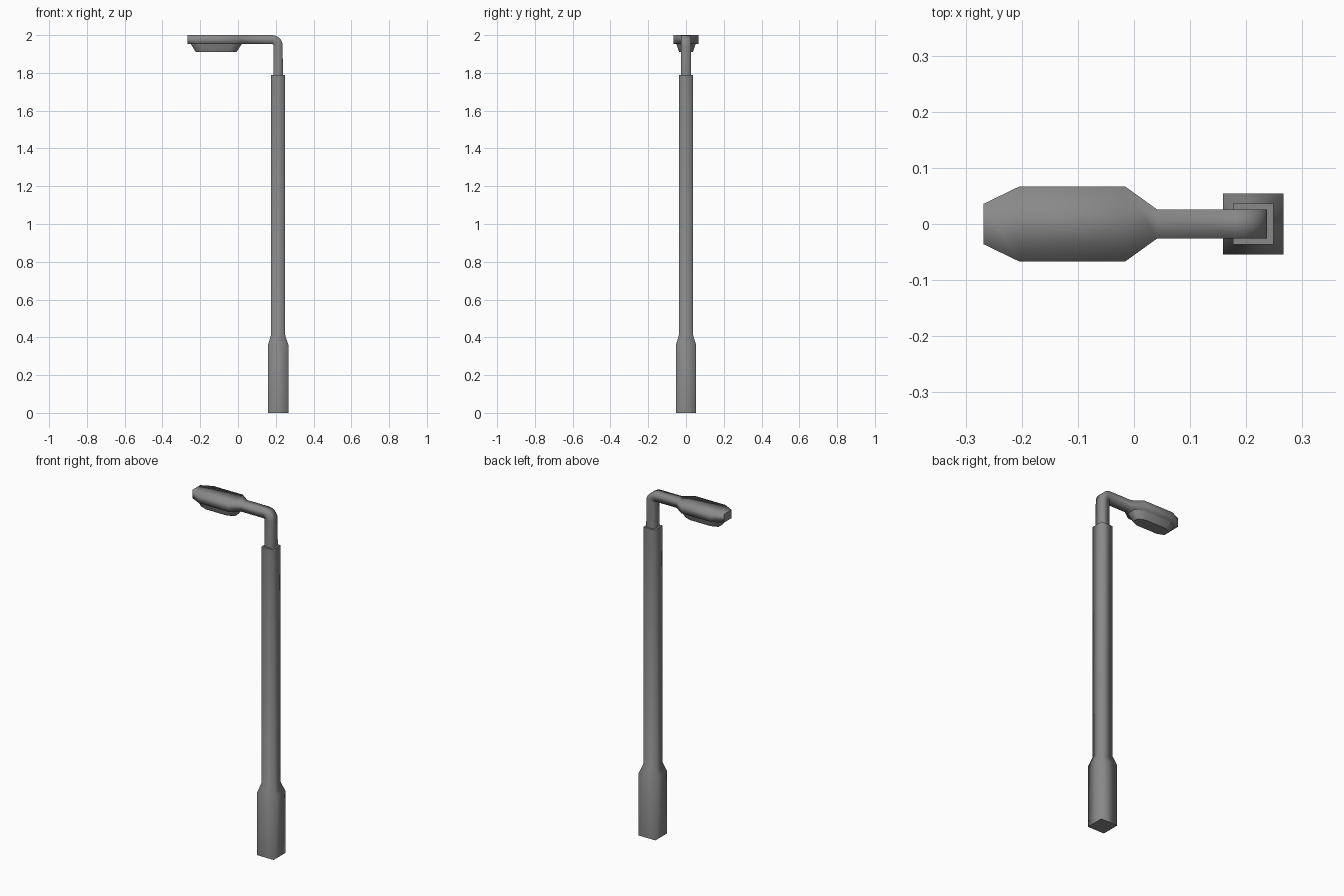
import bpy, bmesh
from math import sin, cos, pi
from mathutils import Vector

if "Cube" in bpy.data.objects:
    bpy.data.objects.remove(bpy.data.objects["Cube"])

# Dark grey paint
paint = bpy.data.materials.new("dark_grey_paint")
paint.diffuse_color = (0.25, 0.25, 0.25, 1)
paint.use_nodes = True
paint.node_tree.nodes["Principled BSDF"].inputs["Base Color"].default_value = paint.diffuse_color


def loft(name, rings):
    """Skin a closed solid through equal-sized rings: smooth sides, crisp end caps."""
    bm = bmesh.new()
    loops = [[bm.verts.new(p) for p in r] for r in rings]
    n = len(loops[0])
    for a, b in zip(loops, loops[1:]):
        for i in range(n):
            j = (i + 1) % n
            bm.faces.new((a[i], a[j], b[j], b[i])).smooth = True
    for cap in (loops[0], loops[-1]):
        for e in bm.faces.new(cap).edges:
            e.smooth = False
    bmesh.ops.recalc_face_normals(bm, faces=bm.faces)
    me = bpy.data.meshes.new(name)
    bm.to_mesh(me)
    bm.free()
    me.materials.append(paint)
    ob = bpy.data.objects.new(name, me)
    bpy.context.collection.objects.link(ob)
    return ob


def section(x, z, angle, half_w, half_t=0.024):
    """Rectangular ring; angle 0 = facing up the pole, pi/2 = facing along the arm."""
    out = Vector((cos(angle), 0, sin(angle))) * half_t
    c, side = Vector((x, 0, z)), Vector((0, half_w, 0))
    return [c + out + side, c - out + side, c - out - side, c + out - side]


POLE_X = 0.2125

# Square pole with a thicker base
loft("pole", [section(POLE_X, z, 0, h, h) for z, h in
              ((0, 0.054), (0.36, 0.054), (0.415, 0.0365), (1.79, 0.0365))])

# Bent arm flaring into the flat lamp head
R, CX, CZ = 0.031, POLE_X - 0.031, 1.945
rings = [section(POLE_X, 1.78, 0, 0.026, 0.025)]
for i in range(6):
    a = i * pi / 10
    rings.append(section(CX + R * cos(a), CZ + R * sin(a), a, 0.026))
head = ((0.041, 0.026), (-0.016, 0.067), (-0.204, 0.067), (-0.268, 0.036))
rings += [section(x, 1.976, pi / 2, w) for x, w in head]
loft("arm_and_lamp_head", rings)


def lens_ring(z, x0, x1, w, end_w, cut):
    """Octagonal outline under the lamp head."""
    half = [(x0, end_w), (x0 + cut, w), (x1 - cut, w), (x1, end_w)]
    pts = half + [(x, -y) for x, y in reversed(half)]
    return [Vector((x, y, z)) for x, y in pts]


# Tapered lens below the head
loft("lamp_lens", [lens_ring(1.96, -0.252, 0.022, 0.051, 0.028, 0.05),
                   lens_ring(1.952, -0.25, 0.02, 0.05, 0.027, 0.05),
                   lens_ring(1.910, -0.223, -0.008, 0.036, 0.02, 0.04)])
